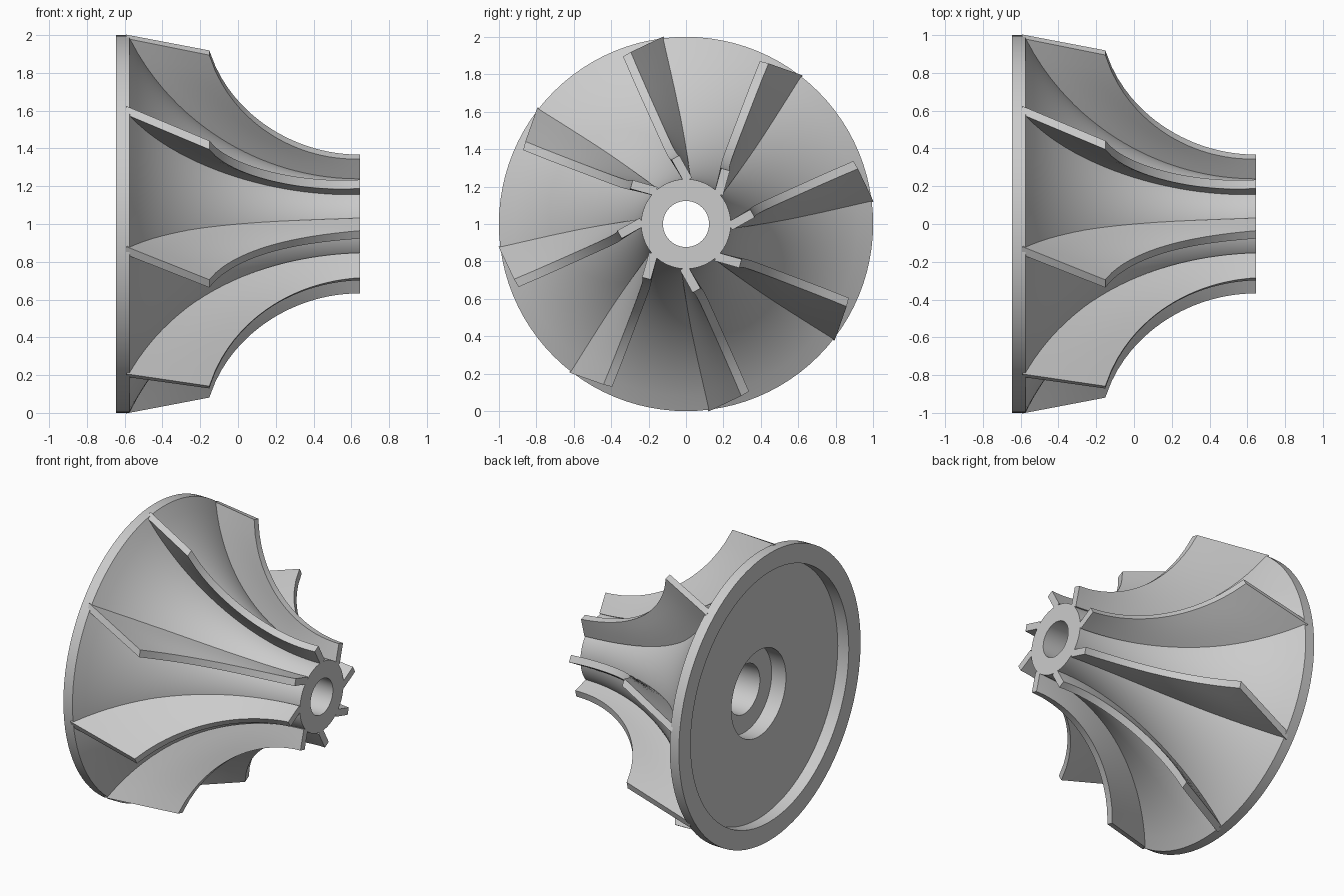
import bpy, bmesh, math
from mathutils import Vector

if "Cube" in bpy.data.objects:
    bpy.data.objects.remove(bpy.data.objects["Cube"])

CENTRE = Vector((0, 0, 1))   # rotation axis runs along x through here
X_FRONT, X_RIM, X_BACK = 0.645, -0.575, -0.645


def arc_radius(x, r_front, x_end, r_end):
    """Radius on a circular arc that leaves the front parallel to the axis."""
    dx, dr = X_FRONT - x_end, r_end - r_front
    big = (dx * dx + dr * dr) / (2 * dr)
    return r_front + big - math.sqrt(big * big - (X_FRONT - x) ** 2)


def polar(x, r, degrees):
    a = math.radians(degrees)
    return Vector((x, r * math.cos(a), r * math.sin(a)))


def finish(name, bm):
    bmesh.ops.recalc_face_normals(bm, faces=bm.faces[:])
    mesh = bpy.data.meshes.new(name)
    bm.to_mesh(mesh)
    bm.free()
    obj = bpy.data.objects.new(name, mesh)
    obj.location = CENTRE
    bpy.context.collection.objects.link(obj)
    bpy.ops.object.select_all(action='DESELECT')
    obj.select_set(True)
    bpy.context.view_layer.objects.active = obj
    bpy.ops.object.shade_smooth_by_angle(angle=math.radians(30))
    return obj


def grid_faces(bm, rows, close_rows=False):
    """Skin a list of closed vertex loops."""
    n = len(rows[0])
    for i in range(len(rows) if close_rows else len(rows) - 1):
        a, b = rows[i], rows[(i + 1) % len(rows)]
        for j in range(n):
            k = (j + 1) % n
            bm.faces.new((a[j], a[k], b[k], b[j]))


# Hub: flared body, rim disc, recessed back, counterbore and through bore
steps = 28
profile = []
for i in range(steps + 1):
    x = X_FRONT + (X_RIM - X_FRONT) * i / steps
    profile.append((x, arc_radius(x, 0.24, X_RIM, 1.0)))
profile += [(X_BACK, 1.0), (X_BACK, 0.87), (-0.56, 0.87), (-0.56, 0.30),
            (-0.45, 0.30), (-0.45, 0.17), (X_FRONT, 0.123)]
bm = bmesh.new()
rows = [[bm.verts.new(polar(x, r, 360 * s / 96)) for x, r in profile]
        for s in range(96)]
grid_faces(bm, rows, close_rows=True)
finish("hub", bm)


# Blade: ruled surface between the hub curve and the outer shroud curve
def root_point(t):
    x = X_FRONT + (X_RIM - X_FRONT) * t
    return polar(x, arc_radius(x, 0.24, X_RIM, 1.0), -2 + 10.5 * t)


def tip_point(t):
    x = X_FRONT + (-0.152 - X_FRONT) * t
    return polar(x, arc_radius(x, 0.36, -0.152, 0.96), 9 + 10.2 * t)


def surface(t, s):
    return root_point(t).lerp(tip_point(t), s)


def offset(t, s, half=0.024):
    e = 0.01
    along = surface(min(t + e, 1), s) - surface(max(t - e, 0), s)
    normal = along.cross(tip_point(t) - root_point(t))
    normal.x = 0
    return normal.normalized() * half


def make_blade(name, turn):
    bm = bmesh.new()
    levels = [-0.04, 0.25, 0.5, 0.75, 1.0]
    rows = []
    for i in range(25):
        t = i / 24
        loop = [surface(t, s) + offset(t, max(s, 0)) for s in levels]
        loop += [surface(t, s) - offset(t, max(s, 0)) for s in reversed(levels)]
        rows.append([bm.verts.new(p) for p in loop])
    grid_faces(bm, rows)
    n = len(levels)
    for row in (rows[0], rows[-1]):
        for j in range(n - 1):
            bm.faces.new((row[j], row[j + 1], row[2 * n - 2 - j], row[2 * n - 1 - j]))
    obj = finish(name, bm)
    obj.rotation_euler.x = turn


for i in range(8):
    make_blade(f"blade_{i + 1}", math.radians(45 * i))
